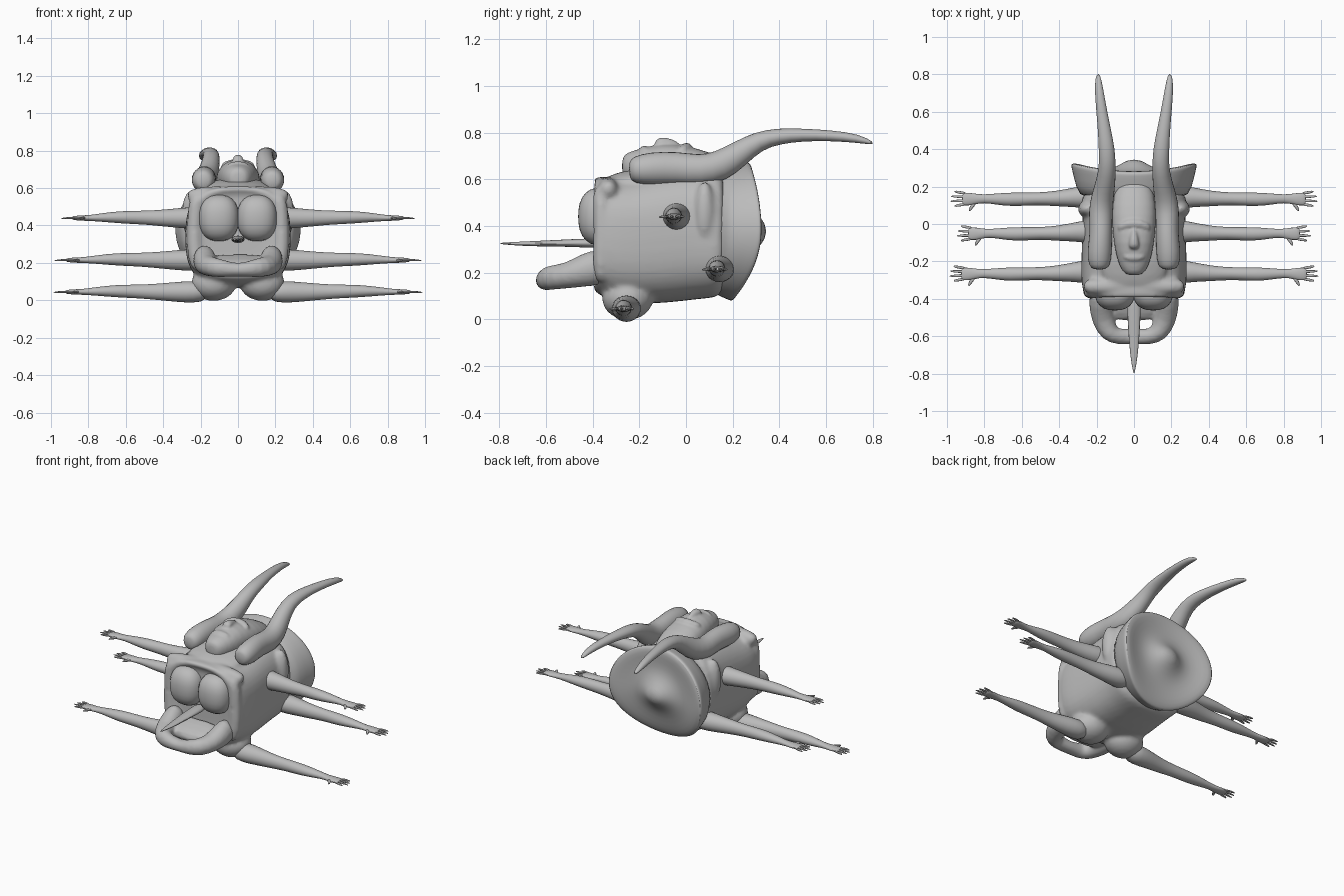
import bpy, bmesh, math
from mathutils import Vector

grey = bpy.data.materials.new("stone_grey")
grey.diffuse_color = (0.5, 0.5, 0.5, 1)


def finish(bm, name, level, angle=50):
    bmesh.ops.recalc_face_normals(bm, faces=bm.faces)
    me = bpy.data.meshes.new(name)
    bm.to_mesh(me)
    bm.free()
    me.materials.append(grey)
    ob = bpy.data.objects.new(name, me)
    bpy.context.collection.objects.link(ob)
    if level:
        ob.modifiers.new("smooth", 'SUBSURF').levels = level
        ob.modifiers["smooth"].render_levels = level
    bpy.ops.object.select_all(action='DESELECT')
    ob.select_set(True)
    bpy.context.view_layer.objects.active = ob
    bpy.ops.object.shade_smooth_by_angle(angle=math.radians(angle))
    return ob


def loft(name, rows, axis=None, power=2, sides=12, level=1, flip=1):
    """Skin rows of (x, y, z, half width, half height) with superellipse sections."""
    bm = bmesh.new()
    centres = [Vector(r[:3]) for r in rows]
    rings = []
    for i, r in enumerate(rows):
        t = Vector(axis) if axis else centres[min(i + 1, len(rows) - 1)] - centres[max(i - 1, 0)]
        side = t.cross(Vector((0, 0, 1))).normalized()
        up = side.cross(t).normalized()
        ring = []
        for k in range(sides):
            a = 2 * math.pi * (k + 0.5) / sides
            c, s = math.cos(a), math.sin(a)
            p = centres[i] + side * math.copysign(abs(c) ** (2 / power), c) * r[3] \
                + up * math.copysign(abs(s) ** (2 / power), s) * r[4]
            ring.append(bm.verts.new((p.x * flip, p.y, p.z)))
        rings.append(ring)
    for a, b in zip(rings, rings[1:]):
        for k in range(sides):
            j = (k + 1) % sides
            bm.faces.new((a[k], a[j], b[j], b[k]))
    bm.faces.new(rings[0])
    bm.faces.new(rings[-1])
    return finish(bm, name, level)


def blob(name, centre, radii, flip=1, power=2):
    bm = bmesh.new()
    bmesh.ops.create_uvsphere(bm, u_segments=24, v_segments=14, radius=1)
    for v in bm.verts:
        n = sum(abs(c) ** power for c in v.co) ** (-1 / power)
        v.co = Vector(((centre[0] + v.co.x * n * radii[0]) * flip,
                       centre[1] + v.co.y * n * radii[1], centre[2] + v.co.z * n * radii[2]))
    return finish(bm, name, 0)


def fuse(name, parts, voxel, smooth):
    """Melt overlapping parts into one skin."""
    bpy.ops.object.select_all(action='DESELECT')
    for p in parts:
        p.select_set(True)
    bpy.context.view_layer.objects.active = parts[0]
    bpy.ops.object.convert(target='MESH')
    bpy.ops.object.join()
    ob = bpy.context.view_layer.objects.active
    ob.name = name
    m = ob.modifiers.new("skin", 'REMESH')
    m.mode, m.voxel_size, m.use_smooth_shade = 'VOXEL', voxel, True
    m = ob.modifiers.new("soften", 'SMOOTH')
    m.factor, m.iterations = 0.5, smooth


Y = (0, 1, 0)

# Boxy torso with a slightly hollow face
torso = [loft("torso", [
    (0, -.37, .38, .14, .16), (0, -.375, .38, .20, .20), (0, -.40, .365, .235, .225),
    (0, -.395, .365, .262, .25), (0, -.33, .345, .283, .265), (0, -.24, .335, .285, .27),
    (0, -.10, .35, .28, .285), (0, .05, .37, .275, .285), (0, .13, .37, .282, .28),
    (0, .18, .375, .285, .26)], Y, 2.9, 24)]

# Flared back dish: rim swept forward below, with a hollow and a centre knob
bm = bmesh.new()
profile = [(.84, .10), (.92, .18), (.985, .27), (1.0, .295), (.985, .305), (.90, .305), (.70, .28),
           (.45, .265), (.25, .29), (.10, .325)]
rings = []
for s, y in profile:
    ring = []
    for k in range(32):
        a = 2 * math.pi * k / 32
        sweep = .05 if math.sin(a) > 0 else .125
        bend = sweep * s * s * math.sin(a) ** 2 * y / .3
        ring.append(bm.verts.new((.338 * s * math.cos(a), y + .02 - bend,
                                  .375 + .298 * s * math.sin(a))))
    rings.append(ring)
for a, b in zip(rings, rings[1:]):
    for k in range(32):
        j = (k + 1) % 32
        bm.faces.new((a[k], a[j], b[j], b[k]))
bm.faces.new(rings[0])
bm.faces.new(rings[-1])
finish(bm, "back_dish", 1)

# Brow bar across the top of the face and the slope behind it
torso += [
    loft("brow_bar", [(-.27, -.33, .545, .03, .035), (-.23, -.335, .56, .045, .045),
                      (-.12, -.335, .57, .045, .045), (0, -.33, .57, .04, .04),
                      (.12, -.335, .57, .045, .045), (.23, -.335, .56, .045, .045),
                      (.27, -.33, .545, .03, .035)]),
    loft("brow_bridge", [(0, -.36, .56, .15, .05), (0, -.28, .585, .18, .05), (0, -.15, .6, .2, .06),
                         (0, .05, .6, .2, .06)], Y)]

# Small head lying on the back, facing upward
head = [
    loft("head", [(0, -.275, .655, .03, .03), (0, -.26, .655, .06, .06), (0, -.20, .655, .09, .075),
                  (0, -.10, .66, .11, .10), (0, 0, .65, .12, .095), (0, .10, .63, .12, .09),
                  (0, .20, .60, .10, .07), (0, .27, .57, .06, .05)], Y, 2.2, 16),
    loft("nose", [(0, -.02, .735, .014, .02), (0, -.07, .757, .02, .022), (0, -.115, .76, .032, .022),
                  (0, -.135, .748, .02, .015)], Y),
    loft("mouth", [(-.06, -.17, .712, .012, .012), (-.03, -.18, .728, .02, .018),
                   (.03, -.18, .728, .02, .018), (.06, -.17, .712, .012, .012)]),
    loft("head_brow", [(-.09, -.03, .715, .016, .015), (-.045, .005, .74, .024, .018),
                       (.045, .005, .74, .024, .018), (.09, -.03, .715, .016, .015)])]

# Pointed tongue
loft("tongue_spike", [(0, -.36, .325, .04, .025), (0, -.46, .327, .037, .018), (0, -.58, .325, .032, .014),
                      (0, -.70, .323, .022, .01), (0, -.805, .325, .003, .003)], Y)

# Protruding lower jaw: broad looped lip tapering forward, with a sloping floor behind the gap
lip = [(.18, -.34, .235, .06, .085), (.18, -.43, .21, .065, .075), (.165, -.51, .185, .065, .055),
       (.135, -.585, .178, .055, .055), (.08, -.605, .17, .045, .048), (0, -.60, .16, .042, .034)]
jaw = [loft("jaw_lip", lip + [(-x, y, z, a, b) for x, y, z, a, b in lip[-2::-1]]),
       loft("jaw_floor", [(0, -.36, .20, .19, .06), (0, -.43, .19, .18, .05),
                          (0, -.525, .17, .15, .03)], Y, 3)]

# Arms: (root y, height, reach)
arms = {"front": (-.265, .045, .99), "middle": (-.05, .44, .95), "rear": (.135, .215, .985)}

for side, f in (("right", 1), ("left", -1)):
    # Cheek lobes in the face
    blob("face_lobe_" + side, (.102, -.365, .44), (.107, .097, .124), f, 2.4)
    # Face edges, flank ridges and haunches under the belly
    torso += [
        loft("face_edge", [(.20, -.36, .15, .04, .03), (.23, -.365, .22, .045, .04),
                           (.235, -.36, .38, .04, .035), (.225, -.365, .52, .045, .04),
                           (.21, -.36, .57, .03, .03)], (0.001, .1, 1), flip=f),
        blob("flank_ridge", (.25, .08, .46), (.05, .045, .13), f),
        blob("belly_haunch", (.13, -.25, .09), (.12, .11, .093), f)]
    # Long horn-like limbs running back over the shoulders
    loft("horn_limb_" + side, [(.185, -.245, .64, .03, .035), (.185, -.225, .64, .06, .06),
                               (.185, -.15, .645, .07, .075), (.175, -.04, .65, .06, .072),
                               (.18, .06, .635, .068, .07), (.168, .15, .655, .062, .07),
                               (.15, .23, .71, .054, .057), (.142, .31, .765, .046, .043),
                               (.145, .40, .785, .045, .036), (.158, .50, .79, .036, .028),
                               (.175, .62, .787, .029, .024), (.19, .74, .775, .023, .02),
                               (.192, .805, .752, .01, .006)], flip=f)

    for pair, (y, z, reach) in arms.items():
        k = reach / .99
        tag = pair + "_" + side
        loft("arm_" + tag, [(x * k, y + dy, z + dz, a, b) for x, dy, dz, a, b in (
            (.16, .01, 0, .06, .05), (.24, .01, 0, .068, .062), (.32, .008, 0, .054, .056),
            (.42, 0, 0, .042, .046), (.52, 0, .002, .034, .038), (.62, -.003, .004, .038, .036),
            (.70, -.003, .004, .036, .030), (.78, 0, .002, .025, .021), (.83, 0, 0, .024, .016),
            (.87, -.002, 0, .034, .015), (.91, -.002, 0, .036, .012), (.925, -.002, 0, .03, .008))],
            flip=f)
        for n in range(4):
            d = (n - 1.5) * .019
            tip = (.965, .99, .985, .965)[n]
            loft(f"finger_{n + 1}_{tag}", [(.90 * k, y + d, z, .010, .008),
                                           (.95 * k, y + d * 1.25, z, .009, .007),
                                           (tip * k, y + d * 1.4, z - .003, .004, .003)], sides=6, flip=f)
        loft("thumb_" + tag, [(.85 * k, y - .015, z, .012, .01), (.875 * k, y - .045, z, .012, .009),
                              (.885 * k, y - .068, z - .003, .005, .004)], sides=6, flip=f)

fuse("torso", torso, .012, 5)
fuse("head", head, .008, 3)
fuse("jaw", jaw, .009, 3)
